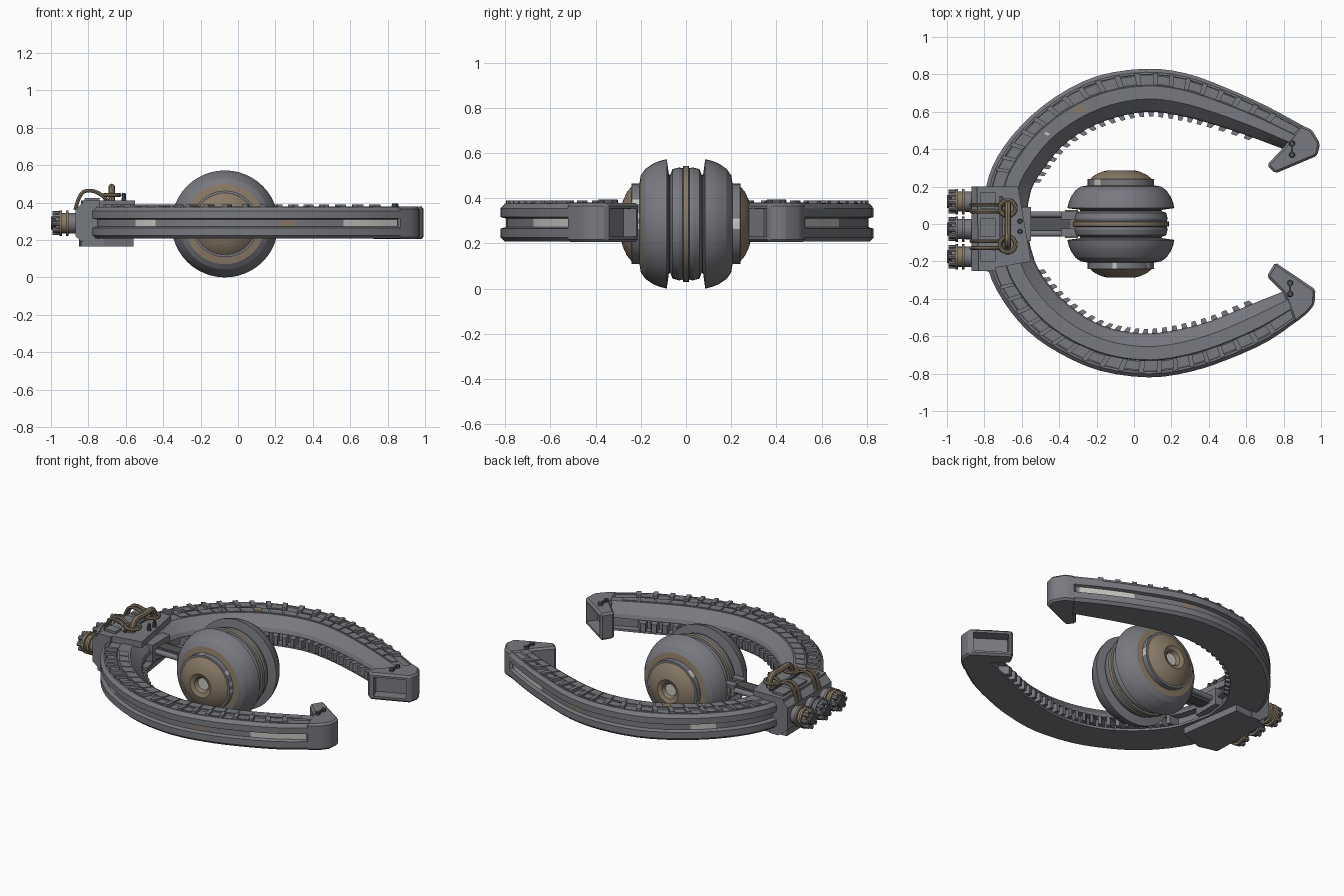
import bpy, bmesh, math, random
from mathutils import Vector, Matrix

if "Cube" in bpy.data.objects:
    bpy.data.objects.remove(bpy.data.objects["Cube"])
random.seed(4)

def material(name, c):
    m = bpy.data.materials.new(name)
    m.diffuse_color = (*c, 1)
    m.use_nodes = True
    m.node_tree.nodes["Principled BSDF"].inputs["Base Color"].default_value = m.diffuse_color
    return m
MATS = [material("hull grey", (0.19, 0.193, 0.215)), material("bronze", (0.25, 0.195, 0.135)),
        material("pale panel", (0.56, 0.57, 0.54)), material("dark grey", (0.09, 0.093, 0.1))]
GREY, BRONZE, PALE, DARK = range(4)

def finish(bm, name, mat=None):
    bmesh.ops.recalc_face_normals(bm, faces=bm.faces)
    if mat is not None:
        for f in bm.faces:
            f.material_index = mat
    me = bpy.data.meshes.new(name)
    bm.to_mesh(me)
    bm.free()
    for m in MATS:
        me.materials.append(m)
    ob = bpy.data.objects.new(name, me)
    bpy.context.collection.objects.link(ob)
    return ob

def hexa(bm, pts, mat=GREY):
    # block from 4 lower and 4 upper corners
    v = [bm.verts.new(p) for p in pts]
    for q in ((3, 2, 1, 0), (4, 5, 6, 7), (0, 1, 5, 4), (1, 2, 6, 5), (2, 3, 7, 6), (3, 0, 4, 7)):
        bm.faces.new([v[i] for i in q]).material_index = mat

def box(bm, x0, x1, y0, y1, z0, z1, mat=GREY):
    hexa(bm, [(x, y, z) for z in (z0, z1) for x, y in ((x0, y0), (x1, y0), (x1, y1), (x0, y1))], mat)

def prism(bm, poly, axis, a, b):
    # extrude a polygon along y or z
    put = (lambda p, h: (p[0], h, p[1])) if axis == 'y' else (lambda p, h: (p[0], p[1], h))
    lo, hi = [[bm.verts.new(put(p, h)) for p in poly] for h in (a, b)]
    bm.faces.new(lo[::-1])
    bm.faces.new(hi)
    for i in range(len(poly)):
        j = (i + 1) % len(poly)
        bm.faces.new((lo[i], lo[j], hi[j], hi[i]))

def rod(bm, p, q, r1, r2=None, mat=GREY, n=20):
    p, q = Vector(p), Vector(q)
    d = q - p
    mtx = Matrix.Translation((p + q) / 2) @ d.to_track_quat('Z', 'Y').to_matrix().to_4x4()
    res = bmesh.ops.create_cone(bm, cap_ends=True, segments=n, radius1=r1, radius2=r1 if r2 is None else r2,
                                depth=d.length, matrix=mtx)
    for v in res['verts']:
        for f in v.link_faces:
            f.material_index = mat

def pipe(name, pts, r, mat):
    cu = bpy.data.curves.new(name, 'CURVE')
    cu.dimensions, cu.bevel_depth, cu.bevel_resolution, cu.use_fill_caps = '3D', r, 2, True
    sp = cu.splines.new('NURBS')
    sp.points.add(len(pts) - 1)
    for s, p in zip(sp.points, pts):
        s.co = (*p, 1)
    sp.use_endpoint_u, sp.order_u, sp.resolution_u = True, 3, 6
    cu.materials.append(MATS[mat])
    ob = bpy.data.objects.new(name, cu)
    bpy.context.collection.objects.link(ob)

# two arms: outer x,y and inner x,y at each station
UPPER = [(-.8, 0, -.58, 0), (-.79, .2, -.55, .18), (-.73, .36, -.48, .3), (-.6, .53, -.38, .42),
         (-.42, .68, -.24, .515), (-.2, .79, -.08, .575), (.06, .83, .08, .6), (.28, .805, .24, .58),
         (.5, .725, .4, .54), (.72, .625, .6, .475), (.93, .51, .8, .4)]
LOWER = [(-.8, 0, -.58, 0), (-.78, -.24, -.53, -.2), (-.7, -.41, -.45, -.33), (-.57, -.57, -.34, -.44),
         (-.4, -.69, -.2, -.53), (-.18, -.785, -.05, -.575), (.08, -.82, .1, -.585), (.3, -.79, .26, -.56),
         (.5, -.725, .42, -.515), (.72, -.625, .6, -.44), (.91, -.49, .8, -.36)]
TIP_UP = [(.89, .53), (.95, .505), (.995, .43), (.98, .365), (.755, .27), (.71, .315), (.8, .41)]
TIP_LOW = [(.86, -.53), (.93, -.475), (.965, -.43), (.97, -.35), (.755, -.205), (.71, -.28), (.8, -.37)]
SECTION = [(.08, .207), (0, .225), (0, .265), (.1, .272), (.1, .31), (0, .316), (0, .355), (.08, .376),
           (.13, .376), (.14, .369), (.38, .369), (.4, .376), (.7, .376), (.96, .315), (1, .29),
           (.84, .285), (.84, .226), (1, .222), (1, .207)]

def at(arm, t, u, z):
    s = max(0, min(t, .9999)) * (len(arm) - 1)
    i = int(s)
    f = s - i
    a, b, c, d = [Vector(arm[max(0, min(k, len(arm) - 1))]) for k in (i - 1, i, i + 1, i + 2)]
    p = .5 * (2 * b + (c - a) * f + (2 * a - 5 * b + 4 * c - d) * f * f + (3 * b - a - 3 * c + d) * f ** 3)
    return (p[0] + (p[2] - p[0]) * u, p[1] + (p[3] - p[1]) * u, z)

def block(bm, arm, t, w0, w1, u0, u1, z0, z1, mat=GREY):
    # block riding on the arm, width w0 at u0 and w1 at u1
    hexa(bm, [at(arm, t + w, u, z) for z in (z0, z1)
              for w, u in ((-w0, u0), (w0, u0), (w1, u1), (-w1, u1))], mat)

for side, arm, tip, sg in (("back", UPPER, TIP_UP, 1), ("front", LOWER, TIP_LOW, -1)):
    # swept arm body with pale and bronze strips in its outer groove
    bm = bmesh.new()
    N = 30
    rings = [[bm.verts.new(at(arm, k / N, *p)) for p in SECTION] for k in range(N + 1)]
    for k in range(N):
        for i in range(len(SECTION)):
            j = (i + 1) % len(SECTION)
            f = bm.faces.new((rings[k][i], rings[k][j], rings[k + 1][j], rings[k + 1][i]))
            if i == 3:
                f.material_index = PALE if k in (9, 10, 25, 26, 27, 28) else BRONZE if k == 20 else GREY
    bm.faces.new(rings[0])
    bm.faces.new(rings[-1])
    finish(bm, side + "_arm")

    # teeth on the inner edge
    bm = bmesh.new()
    for k in range(24):
        block(bm, arm, .14 + .8 * k / 24, .013, .007, .83, 1.11, .225, .28)
    finish(bm, side + "_teeth", GREY)

    # raised ribs and deck plates on top
    bm = bmesh.new()
    for k in range(19):
        t = .16 + .8 * k / 19
        block(bm, arm, t, .006, .006, .1, .38, .365, .39)
        if k % 2:
            block(bm, arm, t + .02, .019, .019, .16, .36, .365, .378)
        block(bm, arm, t + .02, .019, .019, .43, .66, .37, .38)
    if sg > 0:
        block(bm, arm, .42, .012, .012, .44, .64, .375, .384, BRONZE)
        block(bm, arm, .31, .004, .004, .5, .6, .375, .386, PALE)
    finish(bm, side + "_deck_plates")

    # hammer shaped tip with an open mouth
    bm = bmesh.new()
    prism(bm, tip, 'z', .205, .378)
    bmesh.ops.recalc_face_normals(bm, faces=bm.faces)
    bmesh.ops.bevel(bm, geom=list(bm.edges), offset=.012, segments=1, affect='EDGES')
    bm.normal_update()
    d = Vector((.45, -.89 * sg, 0))
    mouth = max(bm.faces, key=lambda f: f.normal.dot(d) * f.calc_area())
    bmesh.ops.inset_individual(bm, faces=[mouth], thickness=.018)
    bmesh.ops.inset_individual(bm, faces=[mouth], thickness=.001, depth=-.07)
    finish(bm, side + "_tip", GREY)
    bm = bmesh.new()
    cx, cy = (.845, .4) if sg > 0 else (.835, -.345)
    for dy in (-.03, .03):
        rod(bm, (cx, cy + dy, .37), (cx, cy + dy, .395), .018, .012, DARK, 10)
    box(bm, cx - .005, cx + .005, cy - .03, cy + .03, .375, .393, DARK)
    finish(bm, side + "_tip_latch")

# central turned sphere: y, radius, material of the band that follows
PROFILE = [(0, .257, BRONZE), (.012, .257, GREY), (.015, .246, GREY), (.03, .25, GREY), (.06, .242, GREY),
           (.07, .215, DARK), (.076, .22, GREY), (.085, .286, GREY), (.115, .279, GREY), (.145, .267, GREY),
           (.18, .243, GREY), (.2, .215, BRONZE), (.206, .178, GREY), (.24, .178, GREY), (.241, .165, BRONZE),
           (.262, .14, BRONZE), (.28, .1, BRONZE), (.286, .075, BRONZE), (.275, .05, BRONZE), (.255, .038, PALE)]
bm = bmesh.new()
S = 48
for sg in (-1, 1):
    rings = [[bm.verts.new((-.07 + r * math.cos(2 * math.pi * k / S), sg * y, .286 + r * math.sin(2 * math.pi * k / S)))
              for k in range(S)] for y, r, m in PROFILE]
    for i in range(len(PROFILE) - 1):
        for k in range(S):
            j = (k + 1) % S
            f = bm.faces.new((rings[i][k], rings[i][j], rings[i + 1][j], rings[i + 1][k]))
            f.material_index = PALE if i == 12 and random.random() < .12 else PROFILE[i][2]
    bm.faces.new(rings[-1]).material_index = PALE
bmesh.ops.remove_doubles(bm, verts=bm.verts, dist=1e-5)
finish(bm, "sphere_core")

# strut holding the sphere
bm = bmesh.new()
for y in (-.05, -.017, .017, .05):
    rod(bm, (-.62, y, .29), (-.36, y, .29), .017, n=12)
box(bm, -.6, -.34, -.035, .035, .265, .315, DARK)
for y in (-.045, .045):
    box(bm, -.39, -.29, y - .022, y + .022, .255, .325)
box(bm, -.37, -.3, -.075, .075, .27, .31, BRONZE)
finish(bm, "sphere_strut")

# clamp around the back of the ring: upper and lower plates and rear wall
bm = bmesh.new()
prism(bm, [(-.85, .2), (-.03, .2)] and [(-.85, .18), (-.62, .2), (-.56, -.21), (-.72, -.27), (-.84, -.24)], 'z', .165, .21)
prism(bm, [(-.84, .2), (-.62, .2), (-.55, -.2), (-.83, -.25)], 'z', .37, .41)
prism(bm, [(-.8, .165), (-.87, .22), (-.87, .36), (-.82, .41), (-.74, .41), (-.74, .165)], 'y', -.25, .2)
box(bm, -.64, -.55, -.09, .09, .235, .345)
for y0, y1 in ((-.2, -.14), (-.07, .03), (.08, .17)):
    box(bm, -.82, -.74, y0, y1, .405, .425)
box(bm, -.72, -.7, -.15, .15, .405, .42, DARK)
finish(bm, "rear_clamp")

# three engines
for i, (y, m) in enumerate(((.12, BRONZE), (-.027, GREY), (-.175, BRONZE))):
    bm = bmesh.new()
    rod(bm, (-.85, y, .29), (-.9, y, .29), .055, mat=GREY)
    rod(bm, (-.89, y, .29), (-.975, y, .29), .054, mat=m)
    for x in (-.905, -.94):
        rod(bm, (x, y, .29), (x - .014, y, .29), .068, mat=m)
    rod(bm, (-.97, y, .29), (-1, y, .29), .04, .034, DARK)
    for k in range(8):
        a = k * math.pi / 4
        c = Vector((0, y + .05 * math.cos(a), .29 + .05 * math.sin(a)))
        rod(bm, c + Vector((-.95, 0, 0)), c + Vector((-.992, 0, 0)), .014, mat=GREY, n=8)
    finish(bm, "engine_%d" % i)

# pipes on top of the clamp
for i, y in enumerate((.085, -.11)):
    for dy in (-.018, .018):
        pipe("feed_pipe_%d" % i, [(-.87, y + dy, .36), (-.85, y + dy, .45), (-.79, y + dy, .47),
                                  (-.72, y + dy, .44), (-.69, y + dy, .4)], .01, BRONZE)
    pipe("pipe_collar_%d" % i, [(-.675 + .043 * math.cos(a), y + .043 * math.sin(a), .44)
                                for a in [k * math.pi / 6 for k in range(13)]], .011, BRONZE)
pipe("cross_pipe", [(-.675, .11, .4), (-.675, .11, .49), (-.675, 0, .475), (-.675, -.12, .49), (-.675, -.12, .4)], .018, BRONZE)
bm = bmesh.new()
for y in (-.04, .015):
    rod(bm, (-.61, y, .4), (-.61, y, .45), .014, .01, DARK, 10)
finish(bm, "valve_posts")

bpy.ops.object.select_all(action='SELECT')
bpy.context.view_layer.objects.active = bpy.data.objects["sphere_core"]
bpy.ops.object.convert(target='MESH')
bpy.ops.object.shade_smooth_by_angle(angle=math.radians(20))
